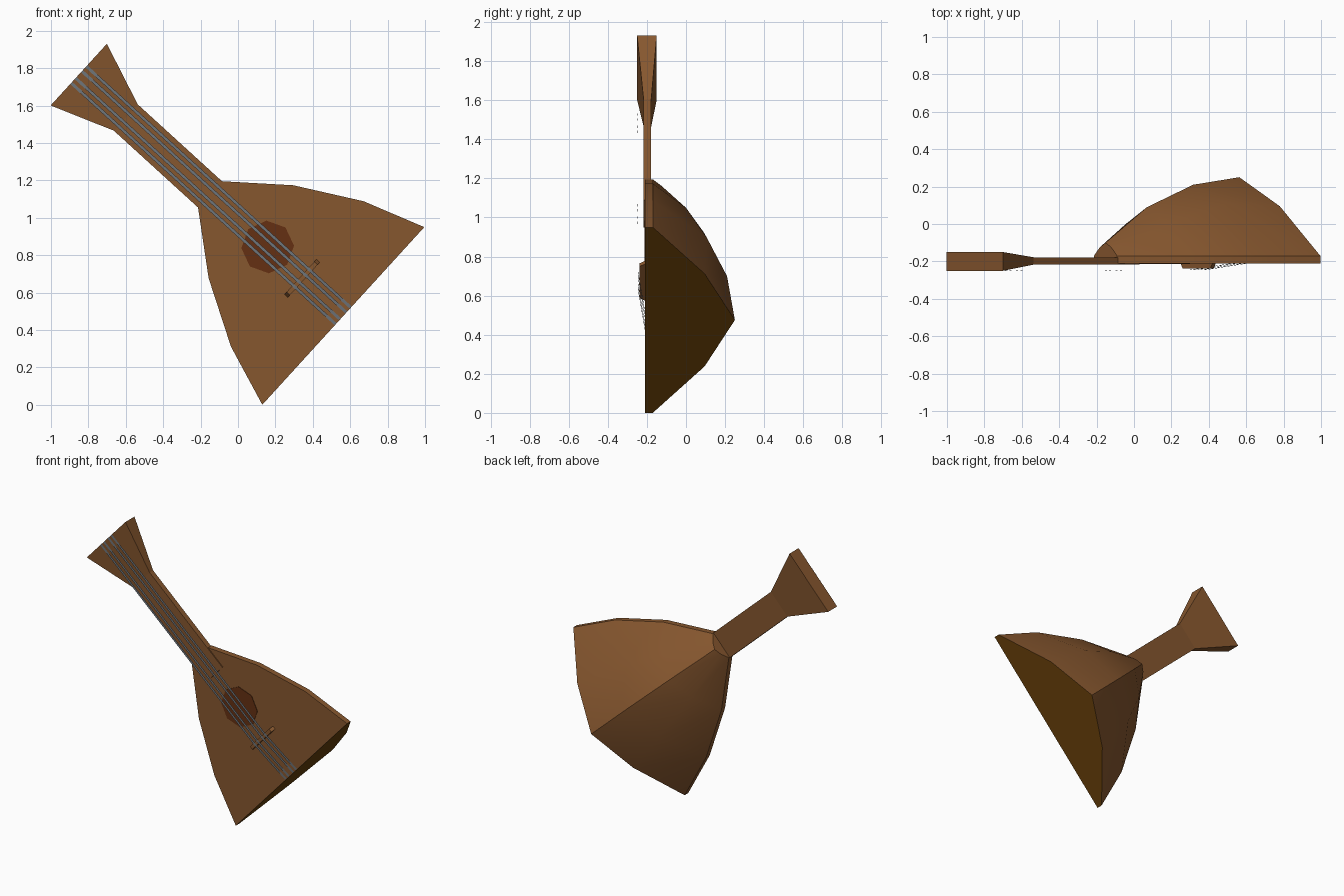
import bpy, bmesh, math
from mathutils import Vector

if "Cube" in bpy.data.objects:
    bpy.data.objects.remove(bpy.data.objects["Cube"])

# Instrument axes: s runs along the neck from the tail edge, t across, y is depth
ORIGIN = Vector((0.563, 0, 0.475))
ALONG = Vector((-0.739, 0, 0.674))
ACROSS = Vector((0.674, 0, 0.739))


def place(s, t, y):
    return ORIGIN + ALONG * s + ACROSS * t + Vector((0, y, 0))


def material(name, r, g, b):
    m = bpy.data.materials.new(name)
    m.diffuse_color = (r, g, b, 1)
    m.use_nodes = True
    m.node_tree.nodes["Principled BSDF"].inputs["Base Color"].default_value = m.diffuse_color
    return m


WOOD = material("wood", 0.24, 0.095, 0.028)
TAIL = material("tail_wood", 0.14, 0.052, 0.003)
DARK = material("dark_wood", 0.13, 0.03, 0.006)
STEEL = material("steel", 0.16, 0.18, 0.2)


def loft(name, rings, mats, tail_slot=0, closed=True):
    """Skin a list of equal-length rings of (s, t, y) points."""
    bm = bmesh.new()
    loops = [[bm.verts.new(place(*p)) for p in ring] for ring in rings]
    n = len(loops[0])
    for a, b in zip(loops, loops[1:]):
        for i in range(n if closed else n - 1):
            j = (i + 1) % n
            bm.faces.new((a[i], a[j], b[j], b[i]))
    if closed:
        bm.faces.new(loops[0]).material_index = tail_slot
        bm.faces.new(loops[-1])
    bmesh.ops.recalc_face_normals(bm, faces=bm.faces)
    mesh = bpy.data.meshes.new(name)
    bm.to_mesh(mesh)
    bm.free()
    obj = bpy.data.objects.new(name, mesh)
    bpy.context.collection.objects.link(obj)
    for m in mats:
        mesh.materials.append(m)
    return obj


def box_ring(s, half, front, back):
    return [(s, -half, front), (s, half, front), (s, half, back), (s, -half, back)]


# Body: flat soundboard, thin rim, ridged bowl back
FRONT, RIM = -0.21, -0.17
stations = [  # s, half width, shoulder depth, ridge depth
    (0.0, 0.6425, 0.095, 0.25),
    (0.333, 0.526, 0.108, 0.21),
    (0.668, 0.336, 0.0, 0.09),
    (0.968, 0.092, -0.125, -0.10),
]
rings = []
for s, w, shoulder, ridge in stations:
    rings.append([(s, -w, FRONT), (s, w, FRONT), (s, w, RIM), (s, w / 2, shoulder),
                  (s, 0, ridge), (s, -w / 2, shoulder), (s, -w, RIM)])
body = loft("body", rings, [WOOD, TAIL], tail_slot=1)
bpy.context.view_layer.objects.active = body
body.select_set(True)
bpy.ops.object.shade_smooth_by_angle(angle=math.radians(30))

# Neck flaring into the head
loft("neck_and_head", [box_ring(0.808, 0.095, -0.217, -0.178),
                       box_ring(1.574, 0.095, -0.217, -0.178),
                       box_ring(1.914, 0.223, -0.25, -0.15)], [WOOD])

# Sound hole: dark octagonal disc
loft("sound_hole", [[(0.547 + 0.141 * math.cos(i * math.pi / 4),
                      0.141 * math.sin(i * math.pi / 4), y) for i in range(8)]
                    for y in (-0.209, -0.213)], [DARK])

# Bridge
loft("bridge", [[(0.286, -0.127, FRONT), (0.286, 0.127, FRONT),
                 (0.286, 0.11, -0.238), (0.286, -0.11, -0.238)],
                [(0.31, -0.127, FRONT), (0.31, 0.127, FRONT),
                 (0.31, 0.11, -0.238), (0.31, -0.11, -0.238)]], [WOOD])

# Strings: flat ribbons from the tail over the bridge to the head
for i, t in enumerate((-0.06, -0.025, 0.025, 0.06)):
    loft(f"string_{i + 1}", [[(s, t - 0.008, y), (s, t + 0.008, y)]
                             for s, y in ((0.003, -0.211), (0.298, -0.245), (1.914, -0.251))],
         [STEEL], closed=False)
